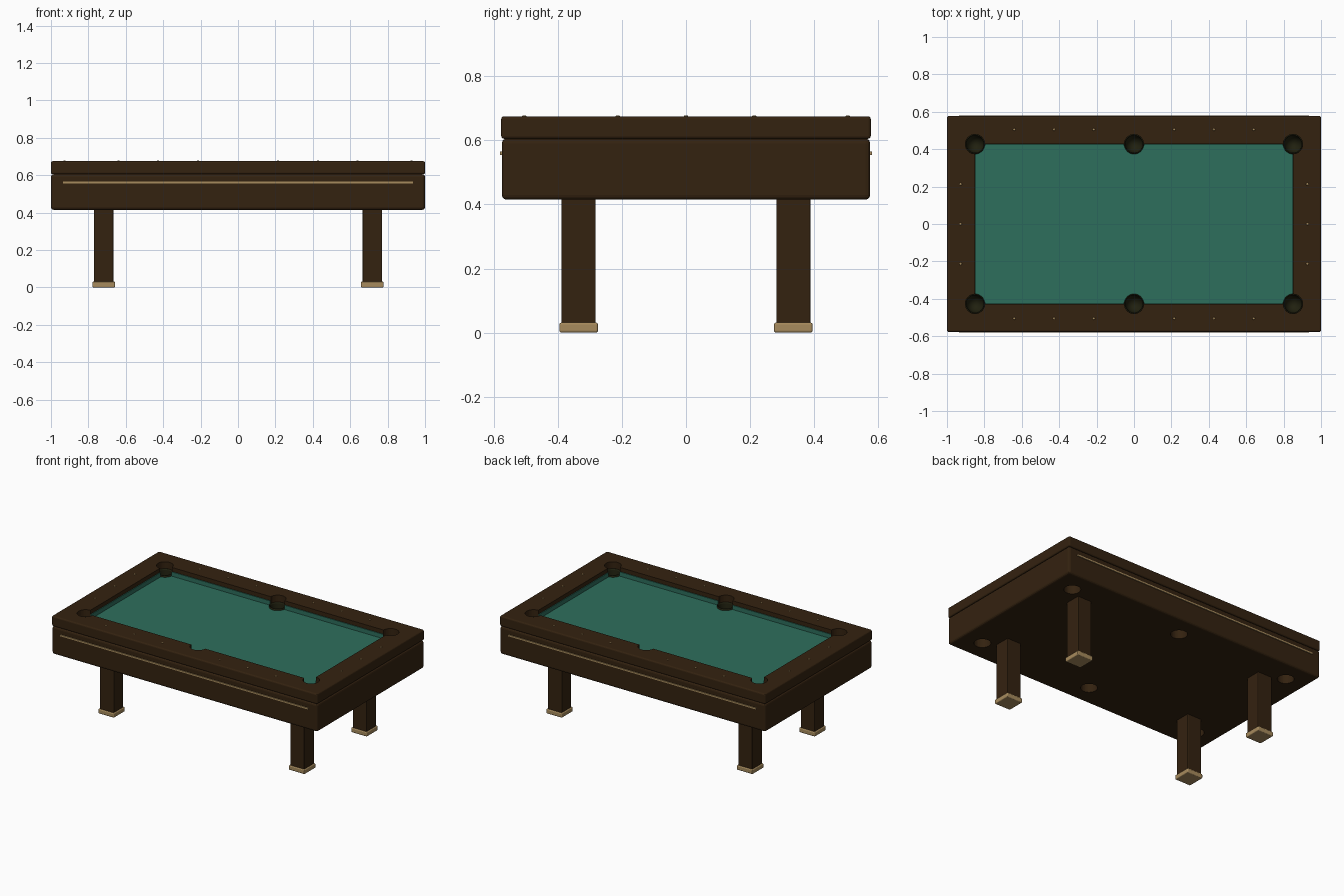
import bpy, bmesh, math
from mathutils import Matrix

cube = bpy.data.objects.get("Cube")
if cube:
    bpy.data.objects.remove(cube, do_unlink=True)


def material(name, rgb):
    m = bpy.data.materials.new(name)
    m.use_nodes = True
    m.diffuse_color = (*rgb, 1)
    bsdf = m.node_tree.nodes["Principled BSDF"]
    bsdf.inputs["Base Color"].default_value = (*rgb, 1)
    bsdf.inputs["Roughness"].default_value = 0.6
    return m


WOOD = material("dark walnut", (0.034, 0.016, 0.005))
CLOTH = material("green cloth", (0.027, 0.156, 0.107))
BRASS = material("brass", (0.39, 0.26, 0.11))
LEATHER = material("dark pocket leather", (0.015, 0.015, 0.005))


def make(name, bm, mat, smooth=False):
    bmesh.ops.recalc_face_normals(bm, faces=bm.faces[:])
    mesh = bpy.data.meshes.new(name)
    bm.to_mesh(mesh)
    bm.free()
    mesh.materials.append(mat)
    if smooth:
        mesh.shade_smooth()
    ob = bpy.data.objects.new(name, mesh)
    bpy.context.collection.objects.link(ob)
    return ob


def box(name, centre, size, mat, bevel=0):
    bm = bmesh.new()
    place = Matrix.Translation(centre) @ Matrix.Diagonal((*size, 1))
    bmesh.ops.create_cube(bm, size=1, matrix=place)
    if bevel:
        bmesh.ops.bevel(bm, geom=bm.edges[:], offset=bevel, segments=3,
                        profile=0.5, affect='EDGES')
    return make(name, bm, mat)


def cut(ob, cutters):
    # Subtract each cutter and bake the result
    for c in cutters:
        mod = ob.modifiers.new("cut", 'BOOLEAN')
        mod.operation = 'DIFFERENCE'
        mod.solver = 'EXACT'
        mod.object = c
    graph = bpy.context.evaluated_depsgraph_get()
    baked = bpy.data.meshes.new_from_object(ob.evaluated_get(graph))
    ob.modifiers.clear()
    ob.data = baked


IN_X, IN_Y, POCKET_R = 0.85, 0.427, 0.052
POCKETS = [(x, y) for x in (-IN_X, 0, IN_X) for y in (-IN_Y, IN_Y)]

# Cabinet, top rail and playing bed
cabinet = box("cabinet", (0, 0, 0.51), (2, 1.15, 0.19), WOOD, 0.014)
rail = box("top_rail", (0, 0, 0.64), (2, 1.154, 0.07), WOOD, 0.009)
bed = box("playing_bed", (0, 0, 0.611), (2 * IN_X + 0.02, 2 * IN_Y + 0.02, 0.014), CLOTH)

# Openings for the field and the pockets
opening = box("field_cutter", (0, 0, 0.64), (2 * IN_X, 2 * IN_Y, 0.2), WOOD)
bm = bmesh.new()
for x, y in POCKETS:
    bmesh.ops.create_cone(bm, cap_ends=True, segments=32, radius1=POCKET_R,
                          radius2=POCKET_R, depth=0.6,
                          matrix=Matrix.Translation((x, y, 0.6)))
holes = make("pocket_cutter", bm, WOOD)
cut(rail, [opening, holes])
cut(cabinet, [holes])
cut(bed, [holes])
for helper in (opening, holes):
    bpy.data.objects.remove(helper, do_unlink=True)

# Pocket cups: a rolled rim and a rounded bottom, turned about each centre
profile = [(0.053, 0.612), (0.053, 0.628), (0.048, 0.63), (0.046, 0.62)]
for i in range(7):
    a = i / 6 * math.pi / 2
    profile.append((0.046 * math.cos(a), 0.54 - 0.06 * math.sin(a)))
for i in range(6, -1, -1):
    a = i / 6 * math.pi / 2
    profile.append((0.051 * math.cos(a), 0.535 - 0.06 * math.sin(a)))
for n, (x, y) in enumerate(POCKETS):
    bm = bmesh.new()
    ring = [bm.verts.new((r, 0, z)) for r, z in profile]
    edges = [bm.edges.new(p) for p in zip(ring, ring[1:] + ring[:1])]
    bmesh.ops.spin(bm, geom=ring + edges, cent=(0, 0, 0), axis=(0, 0, 1),
                   angle=2 * math.pi, steps=32)
    bmesh.ops.remove_doubles(bm, verts=bm.verts[:], dist=0.0001)
    bmesh.ops.translate(bm, verts=bm.verts[:], vec=(x, y, 0))
    make(f"pocket_cup_{n + 1}", bm, LEATHER, smooth=True)

# Cloth cushions low on the inner walls, between pockets
for s, side in ((-1, "front"), (1, "back")):
    for t, half in ((-1, "right"), (1, "left")):
        box(f"cushion_{side}_{half}", (t * IN_X / 2, s * (IN_Y - 0.002), 0.632),
            (IN_X - 0.11, 0.006, 0.03), CLOTH)
for s, side in ((-1, "right"), (1, "left")):
    box(f"cushion_{side}", (s * (IN_X - 0.002), 0, 0.632),
        (0.006, 2 * IN_Y - 0.11, 0.03), CLOTH)

# Brass inlay strips on the long sides
for s, side in ((-1, "front"), (1, "back")):
    box(f"inlay_strip_{side}", (0, s * 0.577, 0.56), (1.87, 0.008, 0.01), BRASS)

# Sight markers set into the rail
sights = [(sx * x, sy * 0.505) for x in (0.215, 0.427, 0.64)
          for sx in (-1, 1) for sy in (-1, 1)]
sights += [(sx * 0.927, y) for y in (-0.213, 0, 0.213) for sx in (-1, 1)]
bm = bmesh.new()
for x, y in sights:
    bmesh.ops.create_uvsphere(bm, u_segments=12, v_segments=6, radius=0.007,
                              matrix=Matrix.Translation((x, y, 0.675))
                              @ Matrix.Diagonal((1, 1, 0.5, 1)))
make("rail_sights", bm, BRASS, smooth=True)

# Legs with brass feet
for sx, side in ((-1, "right"), (1, "left")):
    for sy, end in ((-1, "front"), (1, "back")):
        x, y = sx * 0.718, sy * 0.335
        box(f"leg_{end}_{side}", (x, y, 0.225), (0.106, 0.106, 0.41), WOOD, 0.004)
        box(f"foot_{end}_{side}", (x, y, 0.0155), (0.12, 0.12, 0.031), BRASS, 0.006)
